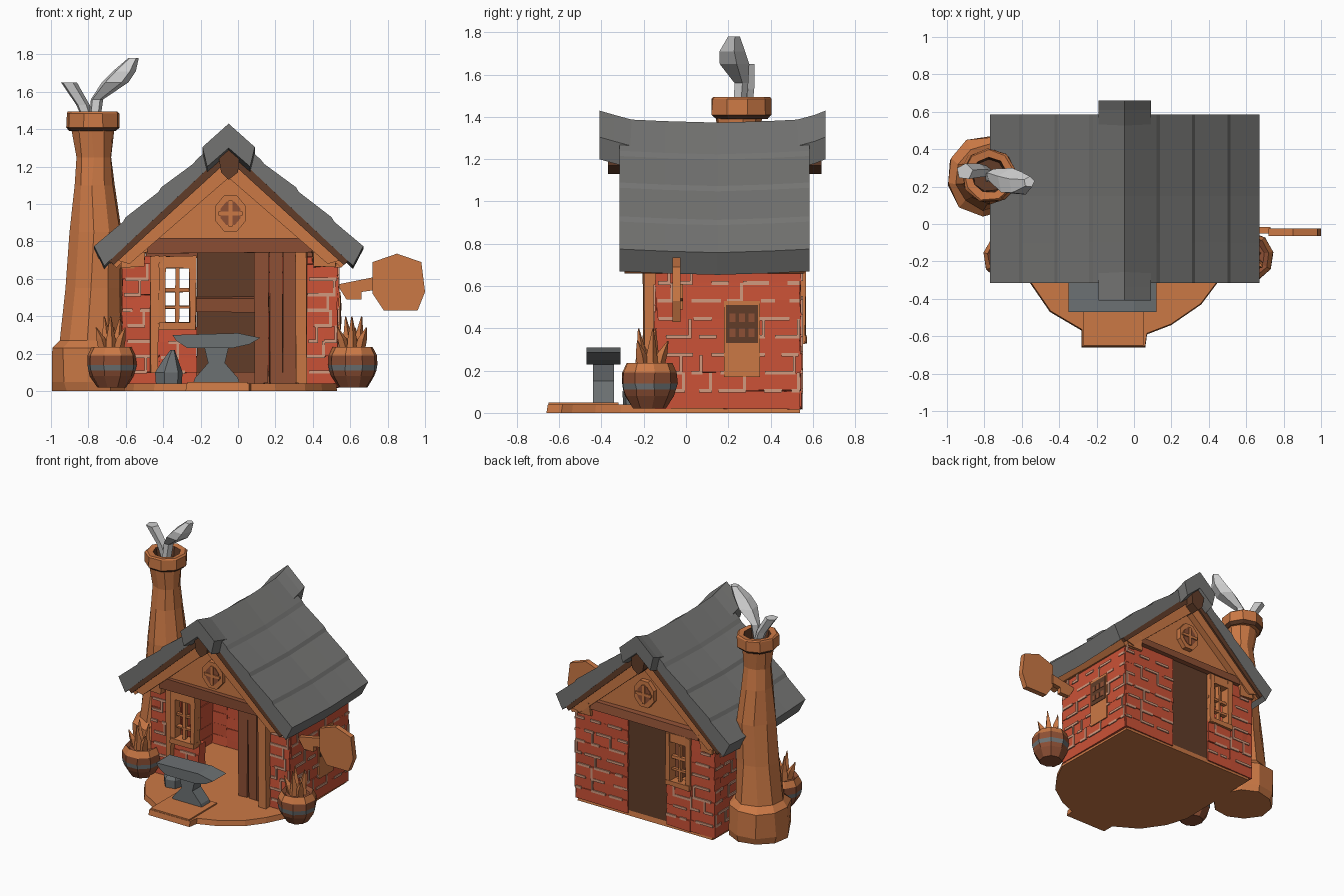
import bpy, bmesh, math, random
from mathutils import Vector

random.seed(4)
CX = -0.05  # centre line of the house


def material(name, r, g, b):
    m = bpy.data.materials.new(name)
    m.diffuse_color = (r, g, b, 1)
    return m


WOOD = material("orange wood", 0.60, 0.19, 0.06)
BROWN = material("mid brown", 0.27, 0.08, 0.035)
DARK = material("dark brown", 0.12, 0.046, 0.022)
BRICK = material("red brick", 0.60, 0.085, 0.038)
MORTAR = material("mortar", 0.64, 0.32, 0.21)
SLATE = material("roof grey", 0.175, 0.175, 0.17)
IRON = material("iron grey", 0.15, 0.165, 0.17)
SMOKE = material("smoke grey", 0.62, 0.62, 0.62)


def finish(name, bm, *mats):
    bmesh.ops.recalc_face_normals(bm, faces=bm.faces)
    me = bpy.data.meshes.new(name)
    bm.to_mesh(me)
    bm.free()
    ob = bpy.data.objects.new(name, me)
    for m in mats:
        me.materials.append(m)
    bpy.context.collection.objects.link(ob)
    return ob


def loft(bm, rings, segment_mats=None):
    """Skin a list of equal-length point rings and cap both ends."""
    rows = [[bm.verts.new(p) for p in r] for r in rings]
    n = len(rows[0])
    for k in range(len(rows) - 1):
        for i in range(n):
            j = (i + 1) % n
            f = bm.faces.new((rows[k][i], rows[k][j], rows[k + 1][j], rows[k + 1][i]))
            f.material_index = segment_mats[k] if segment_mats else 0
    bm.faces.new(rows[0])
    f = bm.faces.new(rows[-1])
    f.material_index = segment_mats[-1] if segment_mats else 0


def boxes(name, mat, items, jit=0.0):
    """Several boxes (x0, x1, y0, y1, z0, z1) in one object."""
    bm = bmesh.new()
    for x0, x1, y0, y1, z0, z1 in items:
        loft(bm, [[(x, y, z) for x, y in ((x0, y0), (x1, y0), (x1, y1), (x0, y1))] for z in (z0, z1)])
    for v in bm.verts:
        v.co += Vector([random.uniform(-jit, jit) for _ in range(3)])
    return finish(name, bm, mat)


def prism(name, mat, pts, stations):
    """Extrude an x-z outline through (y, z offset) stations."""
    bm = bmesh.new()
    loft(bm, [[(x, y, z + dz) for x, z in pts] for y, dz in stations])
    return finish(name, bm, mat)


def chevron(name, mat, outer, inner, stations):
    """Mirrored roof section; half outlines run from the ridge outward."""
    pts = [(CX - u, z) for u, z in reversed(outer)] + [(CX + u, z) for u, z in outer[1:]]
    pts += [(CX + u, z) for u, z in reversed(inner)] + [(CX - u, z) for u, z in inner[1:]]
    return prism(name, mat, pts, stations)


def turned(name, mats, rings, n=9, jit=0.0, segment_mats=None):
    """Round part from (x, y, z, radius) rings."""
    bm = bmesh.new()
    loft(bm, [[(x + r * math.cos(2 * math.pi * i / n + 0.2) + random.uniform(-jit, jit),
                y + r * math.sin(2 * math.pi * i / n + 0.2) + random.uniform(-jit, jit), z)
               for i in range(n)] for x, y, z, r in rings], segment_mats)
    return finish(name, bm, *mats)


# ground slab with the front step
slab = [(-0.56, -0.31), (-0.45, -0.47), (-0.28, -0.57), (-0.28, -0.66), (0.06, -0.66), (0.07, -0.59),
        (0.2, -0.54), (0.36, -0.43), (0.45, -0.31), (0.53, -0.15), (0.52, 0.54), (-0.6, 0.54), (-0.61, -0.15)]
bm = bmesh.new()
loft(bm, [[(x, y, 0) for x, y in slab], [(x * 0.99, y * 0.99, 0.04) for x, y in slab]])
finish("ground_slab", bm, WOOD)
boxes("anvil_step", WOOD, [(-0.27, 0.05, -0.65, -0.32, 0.03, 0.05)])

# brick walls laid in courses, with thin mortar dashes on the outside
bricks, dashes = [], []


def wall(axis, side, face, a0, a1, z0, z1, depth=0.08):
    rows = max(1, round((z1 - z0) / 0.085))
    h = (z1 - z0) / rows

    def put(target, s0, s1, b0, b1, c0, c1):
        lo, hi = sorted((s0, s1))
        target.append((b0, b1, lo, hi, c0, c1) if axis == 'y' else (lo, hi, b0, b1, c0, c1))
    for k in range(rows):
        z = z0 + k * h
        put(bricks, face - side * random.uniform(0, 0.008), face - side * depth, a0, a1, z, z + h)
        a = a0 + random.uniform(0, 0.05)
        while a < a1 - 0.04 and k:
            e = min(a1, a + random.uniform(0.05, 0.15))
            put(dashes, face - side * 0.005, face + side * 0.004, a, e, z - 0.009, z + 0.009)
            if random.random() < 0.45:
                put(dashes, face - side * 0.005, face + side * 0.004, e - 0.014, e, z, min(z + h, z1))
            a = e + random.uniform(0.02, 0.09)


wall('y', -1, -0.15, -0.62, -0.42, 0.02, 0.68)
wall('y', -1, -0.15, -0.42, -0.22, 0.02, 0.34)
wall('y', -1, -0.15, 0.36, 0.53, 0.02, 0.68)
wall('y', 1, 0.55, -0.62, -0.42, 0.02, 0.72)
wall('y', 1, 0.55, -0.42, -0.22, 0.02, 0.34)
wall('y', 1, 0.55, 0.10, 0.53, 0.02, 0.72)
wall('x', 1, 0.54, -0.14, 0.54, 0.02, 0.70)
wall('x', -1, -0.62, -0.14, 0.54, 0.02, 0.70)
boxes("brick_walls", BRICK, bricks, 0.004)
boxes("mortar_dashes", MORTAR, dashes)

# back panel, its rails, and the open plank door at the front
boxes("back_panel", DARK, [(-0.22, 0.10, 0.47, 0.535, 0.03, 0.74)])
boxes("inner_rails", BROWN, [(-0.22, 0.36, 0.44, 0.47, 0.42, 0.5), (-0.22, 0.36, 0.44, 0.47, 0.03, 0.1)], 0.006)
boxes("door_planks", BROWN, [(0.09, 0.165, -0.12, -0.09, 0.04, 0.75), (0.17, 0.24, -0.12, -0.09, 0.04, 0.75),
                             (0.245, 0.31, -0.12, -0.09, 0.04, 0.75)], 0.005)
boxes("door_posts", WOOD, [(0.31, 0.365, -0.20, -0.10, 0.04, 0.74), (-0.47, -0.425, -0.185, -0.13, 0.1, 0.72)], 0.008)
boxes("corner_capitals", WOOD, [(x - 0.06, x + 0.06, y - 0.06, y + 0.06, 0.66, 0.78)
                                for x in (-0.56, 0.46) for y in (-0.13, 0.5)], 0.012)
boxes("lintels", BROWN, [(-0.49, 0.40, -0.24, -0.14, 0.74, 0.82), (-0.49, 0.40, 0.48, 0.56, 0.72, 0.79)], 0.01)
boxes("wall_plates", WOOD, [(0.46, 0.55, -0.16, 0.55, 0.66, 0.72), (-0.63, -0.55, -0.16, 0.55, 0.66, 0.72)], 0.005)

# see-through cross windows, front and back
for label, y in (("front", -0.16), ("back", 0.53)):
    a, b, lo, hi = -0.425, -0.225, 0.33, 0.72
    boxes(label + "_window", WOOD, [
        (a, a + 0.035, y - 0.035, y + 0.035, lo, hi), (b - 0.035, b, y - 0.035, y + 0.035, lo, hi),
        (a, b, y - 0.04, y + 0.04, lo, lo + 0.035), (a, b, y - 0.035, y + 0.035, hi - 0.06, hi),
        (-0.334, -0.316, y - 0.015, y + 0.015, lo, hi), (a, b, y - 0.015, y + 0.015, 0.53, 0.55),
        (a, b, y - 0.015, y + 0.015, 0.44, 0.455)], 0.005)

# side window
boxes("side_window_frame", WOOD, [(0.53, 0.547, 0.18, 0.35, 0.17, 0.53)])
boxes("side_window_panel", DARK, [(0.54, 0.551, 0.19, 0.34, 0.33, 0.51)])
boxes("side_window_panes", BROWN, [(0.548, 0.554, 0.205 + 0.045 * i, 0.235 + 0.045 * i, z, z + 0.04)
                                   for i in range(3) for z in (0.36, 0.43)])

# roof shell in sagging slate courses
outer = [(0, 1.385), (0.17, 1.235), (0.19, 1.21), (0.36, 1.085), (0.375, 1.06), (0.55, 0.925), (0.565, 0.9), (0.72, 0.77)]
chevron("roof_slates", SLATE, outer, [(0, 1.29), (0.665, 0.665)],
        [(-0.315, 0.005), (-0.1, -0.005), (0.15, -0.012), (0.4, -0.004), (0.585, 0.005)])
chevron("roof_underlayer", WOOD, [(0, 1.30), (0.64, 0.695)], [(0, 1.23), (0.60, 0.66)], [(-0.29, 0), (0.56, 0)])
for label, s, y in (("front", -1, -0.31), ("back", 1, 0.58)):
    chevron(label + "_dark_trim", DARK, [(0, 1.30), (0.64, 0.70)], [(0, 1.235), (0.615, 0.675)],
            [(y + s * 0.003, 0), (y - s * 0.04, 0)])
    chevron(label + "_rafters", WOOD, [(0, 1.25), (0.60, 0.70)], [(0, 1.14), (0.53, 0.68)],
            [(y - s * 0.01, 0), (y - s * 0.09, 0)])
    # gable wall and its round vent
    g = -0.21 if s < 0 else 0.52
    chevron(label + "_gable", WOOD, [(0, 1.26), (0.53, 0.76)], [(0, 0.76), (0.5, 0.74)], [(g, 0), (g - s * 0.05, 0)])
    ring = [(CX + 0.01 + 0.088 * math.cos(t * math.pi / 4 + 0.39), 0.95 + 0.105 * math.sin(t * math.pi / 4 + 0.39)) for t in range(8)]
    hole = [(CX + 0.01 + (x - CX - 0.01) * 0.65, 0.95 + (z - 0.95) * 0.65) for x, z in ring]
    prism(label + "_vent_ring", WOOD, ring, [(g - s * 0.01, 0), (g + s * 0.035, 0)])
    prism(label + "_vent_hole", BROWN, hole, [(g + s * 0.03, 0), (g + s * 0.038, 0)])
    boxes(label + "_vent_bars", WOOD, [(CX, CX + 0.02, *sorted((g, g + s * 0.045)), 0.88, 1.02),
                                       (CX - 0.055, CX + 0.075, *sorted((g, g + s * 0.045)), 0.94, 0.96)])
    # upturned ridge end and dark beam head
    chevron(label + "_ridge_end", SLATE, [(0, 1.40), (0.14, 1.275)], [(0, 1.27), (0.115, 1.17)],
            [(y - s * 0.08, -0.02), (y + s * 0.03, 0.01), (y + s * (0.1 if s < 0 else 0.08), 0.03)])
    prism(label + "_ridge_beam", DARK, [(CX + x, z) for x, z in ((-0.06, 1.29), (0, 1.34), (0.06, 1.29), (0.05, 1.17), (0, 1.13), (-0.04, 1.17))],
          [(y + s * 0.06, 0), (y - s * 0.12, 0)])

# chimney with hollow collar
C = (-0.78, 0.25)
turned("chimney", [WOOD, DARK], [(-0.785, 0.255, 0, 0.205), (-0.785, 0.255, 0.05, 0.215), (-0.785, 0.255, 0.23, 0.215),
       (-0.785, *C[1:], 0.27, 0.175), (-0.77, *C[1:], 0.55, 0.15), (-0.76, *C[1:], 0.85, 0.14), (-0.765, *C[1:], 1.1, 0.11),
       (-0.765, *C[1:], 1.25, 0.095), (-0.775, *C[1:], 1.40, 0.115)], 10, 0.008)
turned("chimney_collar", [WOOD, DARK], [(-0.775, 0.26, 1.39, 0.125), (-0.775, 0.26, 1.41, 0.147), (-0.775, 0.26, 1.485, 0.145),
       (-0.775, 0.26, 1.495, 0.135), (-0.775, 0.26, 1.49, 0.095), (-0.775, 0.26, 1.42, 0.085)], 9, 0.004, [1, 0, 0, 0, 1, 1])

# smoke wisps
turned("smoke_wisp_large", [SMOKE], [(-0.77, 0.25, 1.42, 0.03), (-0.755, 0.26, 1.56, 0.035), (-0.66, 0.225, 1.65, 0.075),
       (-0.61, 0.215, 1.71, 0.065), (-0.56, 0.225, 1.78, 0.03)], 5)
turned("smoke_wisp_small", [SMOKE], [(-0.79, 0.28, 1.42, 0.03), (-0.83, 0.285, 1.53, 0.038), (-0.905, 0.28, 1.65, 0.045)], 5)

# potted plants
for label, x in (("left", -0.675), ("right", 0.615)):
    y = -0.175
    turned(label + "_pot", [BROWN, IRON, WOOD], [(x, y, 0.02, 0.08), (x, y, 0.08, 0.118), (x, y, 0.11, 0.128), (x, y, 0.14, 0.134),
           (x, y, 0.19, 0.132), (x, y, 0.235, 0.11), (x, y, 0.215, 0.085)], 9, 0.003, [0, 0, 1, 0, 2, 0, 0])
    for i in range(6):
        a, r = i * math.pi / 3 + 0.4, 0.09 if i % 2 else 0.05
        turned(f"{label}_leaf_{i}", [WOOD], [(x + 0.04 * math.cos(a), y + 0.04 * math.sin(a), 0.2, 0.03),
               (x + 0.7 * r * math.cos(a), y + 0.7 * r * math.sin(a), 0.28, 0.025),
               (x + r * math.cos(a), y + r * math.sin(a), 0.34 if i % 2 else 0.40, 0.003)], 4)

# anvil and iron sack
prism("anvil_top", IRON, [(-0.35, 0.30), (0, 0.31), (0.12, 0.285), (0.06, 0.25), (-0.03, 0.23), (-0.27, 0.23), (-0.33, 0.27)],
      [(-0.47, 0), (-0.31, 0)])
prism("anvil_foot", IRON, [(-0.24, 0.04), (0.01, 0.04), (0, 0.07), (-0.07, 0.15), (-0.05, 0.235), (-0.18, 0.235), (-0.16, 0.15), (-0.23, 0.07)],
      [(-0.44, 0), (-0.34, 0)])
turned("iron_sack", [IRON], [(-0.37, -0.23, 0.03, 0.07), (-0.37, -0.23, 0.1, 0.075), (-0.36, -0.22, 0.17, 0.04), (-0.35, -0.22, 0.22, 0.012)], 6)

# hanging sign board with bracket
prism("sign_board", WOOD, [(0.72, 0.69), (0.85, 0.735), (0.98, 0.69), (1.0, 0.53), (0.96, 0.43), (0.78, 0.43), (0.72, 0.52)],
      [(-0.065, 0), (-0.025, 0)])
prism("sign_bracket", WOOD, [(0.53, 0.57), (0.73, 0.61), (0.73, 0.54), (0.66, 0.53), (0.66, 0.49), (0.58, 0.49)],
      [(-0.05, 0), (-0.015, 0)])
